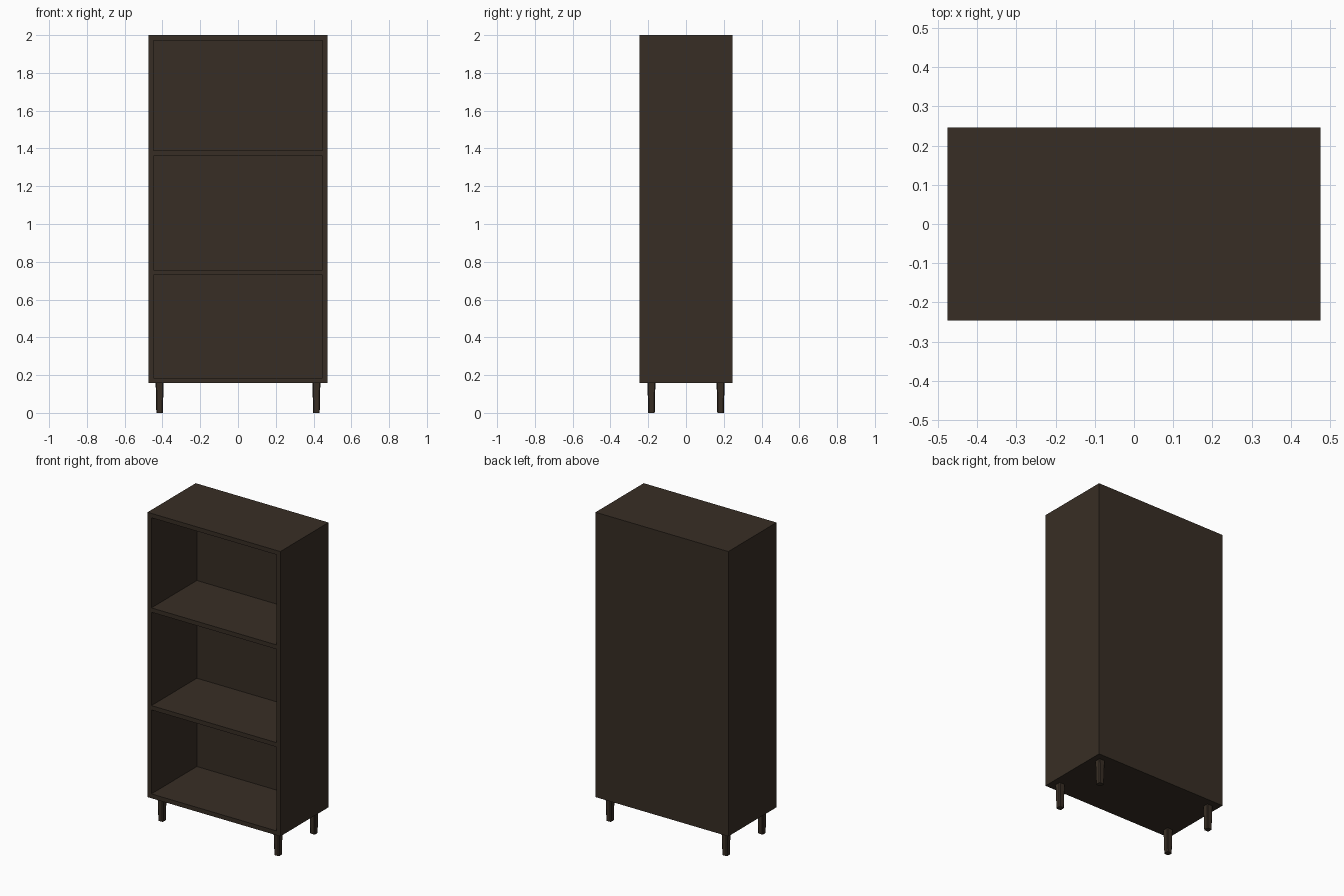
import bpy, bmesh
from mathutils import Matrix, Vector

if "Cube" in bpy.data.objects:
    bpy.data.objects.remove(bpy.data.objects["Cube"])

W, D = 0.95, 0.492          # outer width and depth
Z0, Z1 = 0.158, 2.0         # underside and top of the cabinet
T = 0.028                   # board thickness

wood = bpy.data.materials.new("dark brown wood")
wood.diffuse_color = (0.039, 0.027, 0.018, 1)
wood.use_nodes = True
wood.node_tree.nodes["Principled BSDF"].inputs["Base Color"].default_value = wood.diffuse_color


def finish(bm, name):
    bmesh.ops.recalc_face_normals(bm, faces=bm.faces)
    mesh = bpy.data.meshes.new(name)
    bm.to_mesh(mesh)
    bm.free()
    mesh.materials.append(wood)
    ob = bpy.data.objects.new(name, mesh)
    bpy.context.collection.objects.link(ob)
    return ob


def box(size, centre):
    bm = bmesh.new()
    mat = Matrix.Translation(centre) @ Matrix.Diagonal((*size, 1))
    bmesh.ops.create_cube(bm, size=1, matrix=mat)
    return bm


# Cabinet shell: a box whose front is inset and pushed back to the rear panel
bm = box((W, D, Z1 - Z0), (0, 0, (Z0 + Z1) / 2))
front = min(bm.faces, key=lambda f: f.calc_center_median().y)
bmesh.ops.inset_region(bm, faces=[front], thickness=T, use_even_offset=True)
ext = bmesh.ops.extrude_discrete_faces(bm, faces=[front])
bmesh.ops.translate(bm, verts=ext["faces"][0].verts, vec=Vector((0, D - T, 0)))
finish(bm, "cabinet_shell")

# Two shelves, flush with the front edge
for name, z in (("lower_shelf", 0.743), ("upper_shelf", 1.375)):
    finish(box((W - 2 * T, D - T, T), (0, -T / 2, z)), name)

# Four square tapered legs with softened corners
for yname, y in (("front", -0.183), ("back", 0.183)):
    for xname, x in (("left", -0.415), ("right", 0.415)):
        bm = box((0.042, 0.042, Z0), (0, 0, Z0 / 2))
        for v in bm.verts:
            if v.co.z < 0.01:
                v.co.x *= 0.83
                v.co.y *= 0.83
        upright = [e for e in bm.edges
                   if abs(e.verts[0].co.z - e.verts[1].co.z) > 0.1]
        bmesh.ops.bevel(bm, geom=upright, offset=0.005, segments=1,
                        affect='EDGES', profile=0.5)
        leg = finish(bm, f"{yname}_{xname}_leg")
        leg.location = (x, y, 0)
